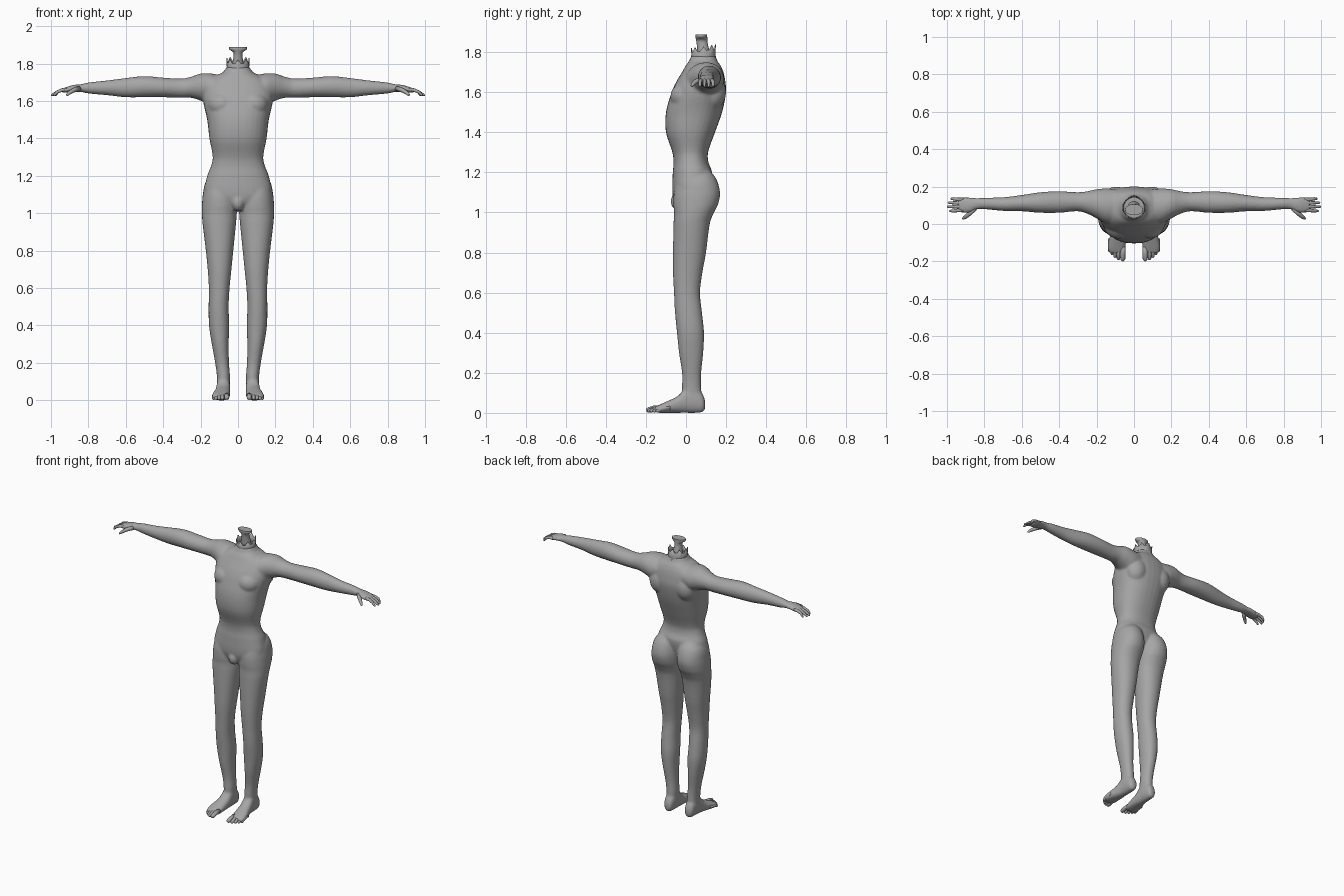
import bpy, bmesh, math
from mathutils import Vector, Matrix

if "Cube" in bpy.data.objects:
    bpy.data.objects.remove(bpy.data.objects["Cube"])

skin = bpy.data.materials.new("plain_grey")
skin.diffuse_color = (0.38, 0.38, 0.38, 1)
skin.use_nodes = True
skin.node_tree.nodes["Principled BSDF"].inputs["Base Color"].default_value = skin.diffuse_color


def interpolate(rows, steps=4):
    """Smooth the section table; the first value of each row is the position."""
    def slope(i, k):
        a, b = rows[max(i - 1, 0)], rows[min(i + 1, len(rows) - 1)]
        return (b[k] - a[k]) / (b[0] - a[0])
    out = []
    for i in range(len(rows) - 1):
        p, q = rows[i], rows[i + 1]
        d = q[0] - p[0]
        for s in range(steps):
            t = s / steps
            h = (2*t**3 - 3*t*t + 1, t**3 - 2*t*t + t, 3*t*t - 2*t**3, t**3 - t*t)
            out.append([p[0] + d * t] + [
                h[0]*p[k] + h[1]*d*slope(i, k) + h[2]*q[k] + h[3]*d*slope(i + 1, k)
                for k in range(1, len(p))])
    return out + [list(rows[-1])]


def skin_rings(bm, rings):
    """Bridge point rings and cap both ends."""
    loops = [[bm.verts.new(p) for p in r] for r in rings]
    n = len(loops[0])
    for a, b in zip(loops, loops[1:]):
        for i in range(n):
            bm.faces.new((a[i], a[(i + 1) % n], b[(i + 1) % n], b[i]))
    bm.faces.new(loops[0][::-1])
    bm.faces.new(loops[-1])


def loft(bm, axis, rows, side=1, power=2.0, n=32):
    """Rows: position, then low/high bounds across both other axes."""
    rings = []
    for t, u0, u1, v0, v1 in interpolate(rows):
        ring = []
        for i in range(n):
            a = 2 * math.pi * i / n
            c, s = math.cos(a), math.sin(a)
            u = (u0 + u1)/2 + (u1 - u0)/2 * math.copysign(abs(c)**(2/power), c)
            v = (v0 + v1)/2 + (v1 - v0)/2 * math.copysign(abs(s)**(2/power), s)
            p = {"X": (t, u, v), "Y": (u, t, v), "Z": (u, v, t)}[axis]
            ring.append((p[0] * side, p[1], p[2]))
        rings.append(ring)
    skin_rings(bm, rings)


def tube(bm, points, radii, side=1, n=12):
    """Tapered round tube with a rounded tip."""
    pts = [Vector((p[0] * side, p[1], p[2])) for p in points]
    end = (pts[-1] - pts[-2]).normalized()
    r = radii[-1]
    pts += [pts[-1] + end * r * 0.6, pts[-1] + end * r * 0.95]
    radii = list(radii) + [r * 0.8, r * 0.35]
    rings = []
    for i, p in enumerate(pts):
        d = pts[min(i + 1, len(pts) - 1)] - pts[max(i - 1, 0)]
        q = d.to_track_quat('Z', 'Y')
        rings.append([p + q @ Vector((math.cos(2*math.pi*k/n) * radii[i],
                                      math.sin(2*math.pi*k/n) * radii[i], 0))
                      for k in range(n)])
    skin_rings(bm, rings)


def ellipsoid(bm, centre, radii):
    bmesh.ops.create_uvsphere(
        bm, u_segments=24, v_segments=16, radius=1,
        matrix=Matrix.Translation(centre) @ Matrix.Diagonal((*radii, 1)))


def finish(bm, name):
    bmesh.ops.recalc_face_normals(bm, faces=bm.faces)
    for f in bm.faces:
        f.smooth = True
    me = bpy.data.meshes.new(name)
    bm.to_mesh(me)
    bm.free()
    me.materials.append(skin)
    ob = bpy.data.objects.new(name, me)
    bpy.context.scene.collection.objects.link(ob)
    return ob


# Section tables
torso = [(z, -w, w, y0, y1) for z, w, y0, y1 in [
    (1.02, .04, -.03, .04), (1.05, .11, -.055, .08), (1.10, .175, -.068, .11),
    (1.20, .165, -.066, .13), (1.25, .145, -.062, .112), (1.30, .135, -.068, .11),
    (1.40, .153, -.10, .145), (1.50, .165, -.10, .18), (1.60, .187, -.072, .20),
    (1.65, .187, -.05, .197), (1.70, .17, -.02, .187), (1.735, .12, .0, .172),
    (1.755, .08, .015, .157), (1.78, .062, .025, .148)]]
leg = [
    (.06, .045, .112, -.02, .08), (.13, .043, .113, -.02, .076),
    (.20, .048, .122, -.02, .076), (.30, .050, .140, -.035, .086),
    (.40, .047, .155, -.045, .09), (.50, .050, .157, -.055, .08),
    (.60, .045, .156, -.06, .07), (.70, .035, .162, -.065, .082),
    (.80, .025, .172, -.065, .10), (.95, .010, .190, -.062, .12),
    (1.0, .006, .193, -.06, .14), (1.04, .002, .193, -.063, .16),
    (1.10, .003, .188, -.06, .17), (1.17, .012, .172, -.04, .15),
    (1.22, .03, .13, .0, .11)]
foot = [
    (-.155, .05, .132, .005, .03), (-.13, .045, .14, 0, .042),
    (-.09, .042, .135, 0, .06), (-.04, .042, .122, 0, .085),
    (0, .042, .115, 0, .125), (.05, .043, .112, 0, .13),
    (.085, .05, .105, .005, .09), (.096, .06, .09, .02, .06)]
arm = [
    (.06, .02, .18, 1.62, 1.73), (.14, 0, .19, 1.58, 1.747),
    (.20, .03, .186, 1.602, 1.747), (.25, .055, .175, 1.617, 1.73),
    (.30, .068, .17, 1.617, 1.72), (.40, .06, .175, 1.62, 1.725),
    (.50, .06, .17, 1.62, 1.733), (.60, .068, .155, 1.62, 1.723),
    (.70, .07, .143, 1.631, 1.71), (.80, .079, .14, 1.64, 1.699),
    (.84, .078, .139, 1.648, 1.69), (.88, .061, .142, 1.648, 1.686),
    (.92, .06, .143, 1.644, 1.674), (.94, .064, .14, 1.644, 1.667)]

# Body: overlapping volumes fused into one smooth surface
bm = bmesh.new()
loft(bm, "Z", torso, power=2.3)
ellipsoid(bm, (0, -.035, 1.055), (.035, .042, .045))
for s in (1, -1):
    loft(bm, "Z", leg, s, 2.15)
    loft(bm, "Y", foot, s, 2.3)
    loft(bm, "X", arm, s)
    ellipsoid(bm, (s * .085, 0, 1.58), (.078, .078, .07))      # chest
    ellipsoid(bm, (s * .095, .13, 1.60), (.075, .07, .09))     # shoulder blade
body = finish(bm, "body")
remesh = body.modifiers.new("fuse", 'REMESH')
remesh.mode = 'VOXEL'
remesh.voxel_size = 0.007
remesh.use_smooth_shade = True
smooth = body.modifiers.new("soften", 'SMOOTH')
smooth.factor = 0.5
smooth.iterations = 6

# Fingers, thumbs and toes
for s, label in ((1, "left"), (-1, "right")):
    bm = bmesh.new()
    for y, tip in ((.073, .982), (.093, .994), (.112, .990), (.131, .975)):
        spread = y + (y - .10) * .12
        tube(bm, [(.905, y, 1.661), (.94, y, 1.659), (.965, spread, 1.649),
                  (tip, spread, 1.632)], (.010, .0095, .0085, .0063), s)
    tube(bm, [(.85, .085, 1.667), (.88, .055, 1.657), (.90, .038, 1.645),
              (.912, .03, 1.634)], (.014, .012, .010, .007), s)
    finish(bm, label + "_fingers")
    bm = bmesh.new()
    for x, tip, r in ((.060, -.186, .014), (.083, -.183, .010), (.101, -.172, .0095),
                      (.117, -.158, .009), (.130, -.143, .0085)):
        tube(bm, [(x, tip + .065, .026), (x, tip + .025, .022), (x, tip, r + .001)],
             (r, r, r * .95), s)
    finish(bm, label + "_toes")

# Ragged open collar around the neck
bm = bmesh.new()
n = 24
loops = []
for z, r in ((1.745, .072), (1.785, .060), (1.815, .062)):
    loop = []
    for i in range(n):
        a = 2 * math.pi * i / n
        jag = (.014 if i % 3 == 0 else -.008) + .008 * math.sin(a) if z > 1.8 else 0
        loop.append(bm.verts.new((r * math.cos(a), .087 + r * math.sin(a), z + jag)))
    loops.append(loop)
for a, b in zip(loops, loops[1:]):
    for i in range(n):
        bm.faces.new((a[i], a[(i + 1) % n], b[(i + 1) % n], b[i]))
collar = finish(bm, "neck_collar")
collar.modifiers.new("thickness", 'SOLIDIFY').thickness = 0.005

# Inner neck stub with a flared top
bm = bmesh.new()
loft(bm, "Z", [(1.75, -.035, .035, .06, .125), (1.80, -.03, .03, .057, .118),
               (1.845, -.023, .023, .053, .108), (1.862, -.027, .027, .05, .107),
               (1.876, -.047, .047, .047, .106), (1.888, -.048, .048, .047, .106)], n=20)
stub = finish(bm, "neck_stub")
bpy.ops.object.select_all(action='DESELECT')
stub.select_set(True)
bpy.context.view_layer.objects.active = stub
bpy.ops.object.shade_smooth_by_angle(angle=math.radians(40))
